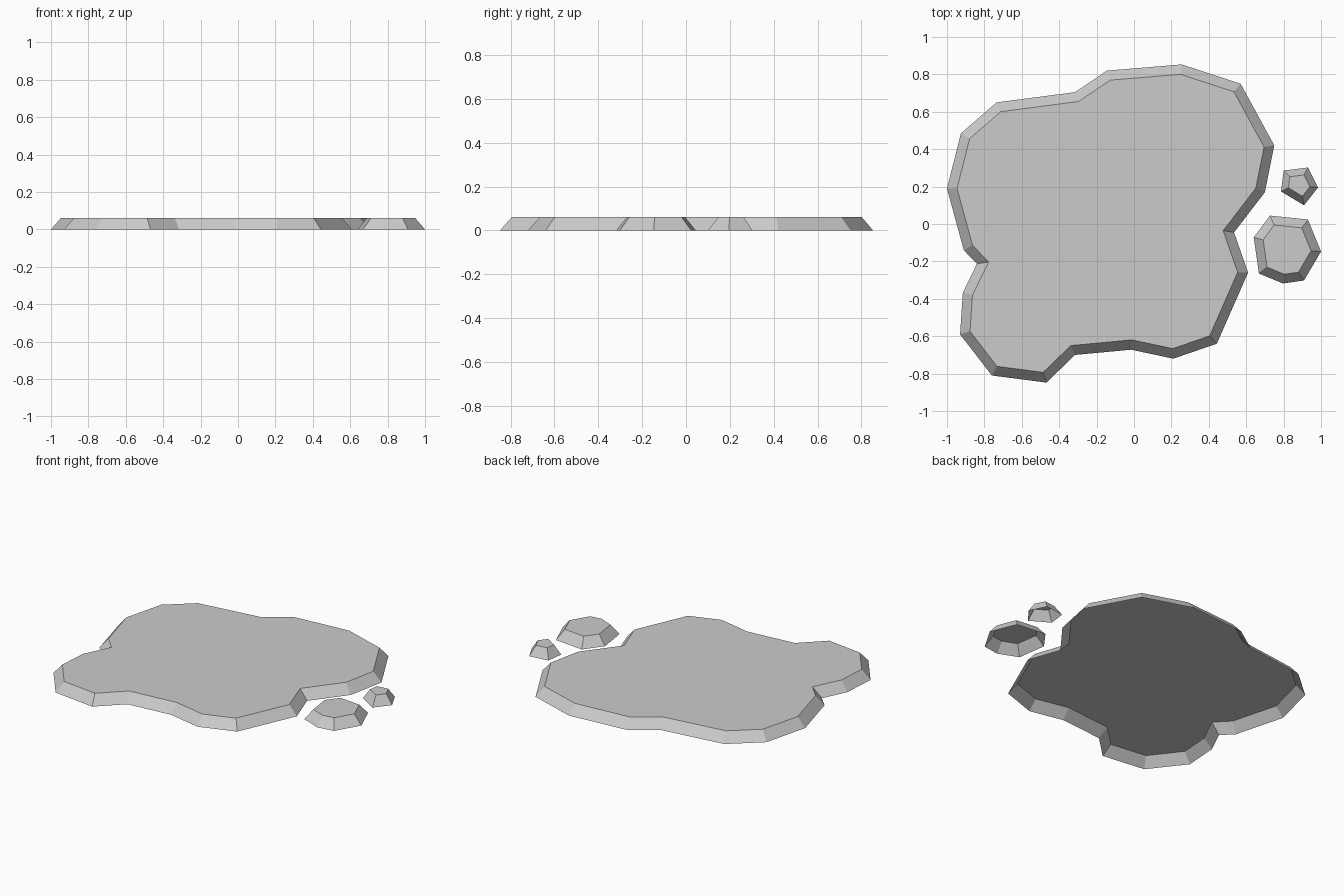
import bpy
import bmesh
from mathutils import Vector

if "Cube" in bpy.data.objects:
    bpy.data.objects.remove(bpy.data.objects["Cube"], do_unlink=True)

HEIGHT = 0.062

stone = bpy.data.materials.new("stone_grey")
stone.use_nodes = True
colour = (0.6, 0.6, 0.6, 1)
stone.diffuse_color = colour
stone.node_tree.nodes["Principled BSDF"].inputs["Base Color"].default_value = colour


def inset_outline(points, width):
    """Mitred inward offset of a clockwise outline."""
    result = []
    for i, p in enumerate(points):
        a = (p - points[i - 1]).normalized()
        b = (points[(i + 1) % len(points)] - p).normalized()
        na, nb = Vector((a.y, -a.x)), Vector((b.y, -b.x))
        result.append(p + (na + nb) * width / (1 + na.dot(nb)))
    return result


def slab(name, outline, width):
    """Flat top with sloping sides, open underneath."""
    base = [Vector(p) for p in outline]
    bm = bmesh.new()
    low = [bm.verts.new((p.x, p.y, 0)) for p in base]
    high = [bm.verts.new((p.x, p.y, HEIGHT)) for p in inset_outline(base, width)]
    bm.faces.new(high[::-1])
    for i in range(len(low)):
        bm.faces.new((low[i - 1], high[i - 1], high[i], low[i])[::-1])
    mesh = bpy.data.meshes.new(name)
    bm.to_mesh(mesh)
    bm.free()
    mesh.materials.append(stone)
    obj = bpy.data.objects.new(name, mesh)
    bpy.context.collection.objects.link(obj)


# Large irregular slab
slab("large_slab", [
    (-1, .19), (-.925, .485), (-.735, .65), (-.315, .705), (-.145, .82),
    (.255, .853), (.57, .75), (.75, .42), (.7, .17), (.535, -.045),
    (.61, -.26), (.443, -.64), (.21, -.72), (-.015, -.672), (-.315, -.7),
    (-.468, -.848), (-.76, -.81), (-.93, -.59), (-.915, -.367),
    (-.84, -.213), (-.91, -.14)], .052)

# Two loose stones beside it
slab("medium_stone", [
    (.727, .045), (.93, .024), (1, -.147), (.909, -.302), (.797, -.318),
    (.668, -.265), (.64, -.072)], .048)
slab("small_stone", [
    (.8, .286), (.93, .302), (.984, .195), (.909, .1), (.786, .174)], .037)
